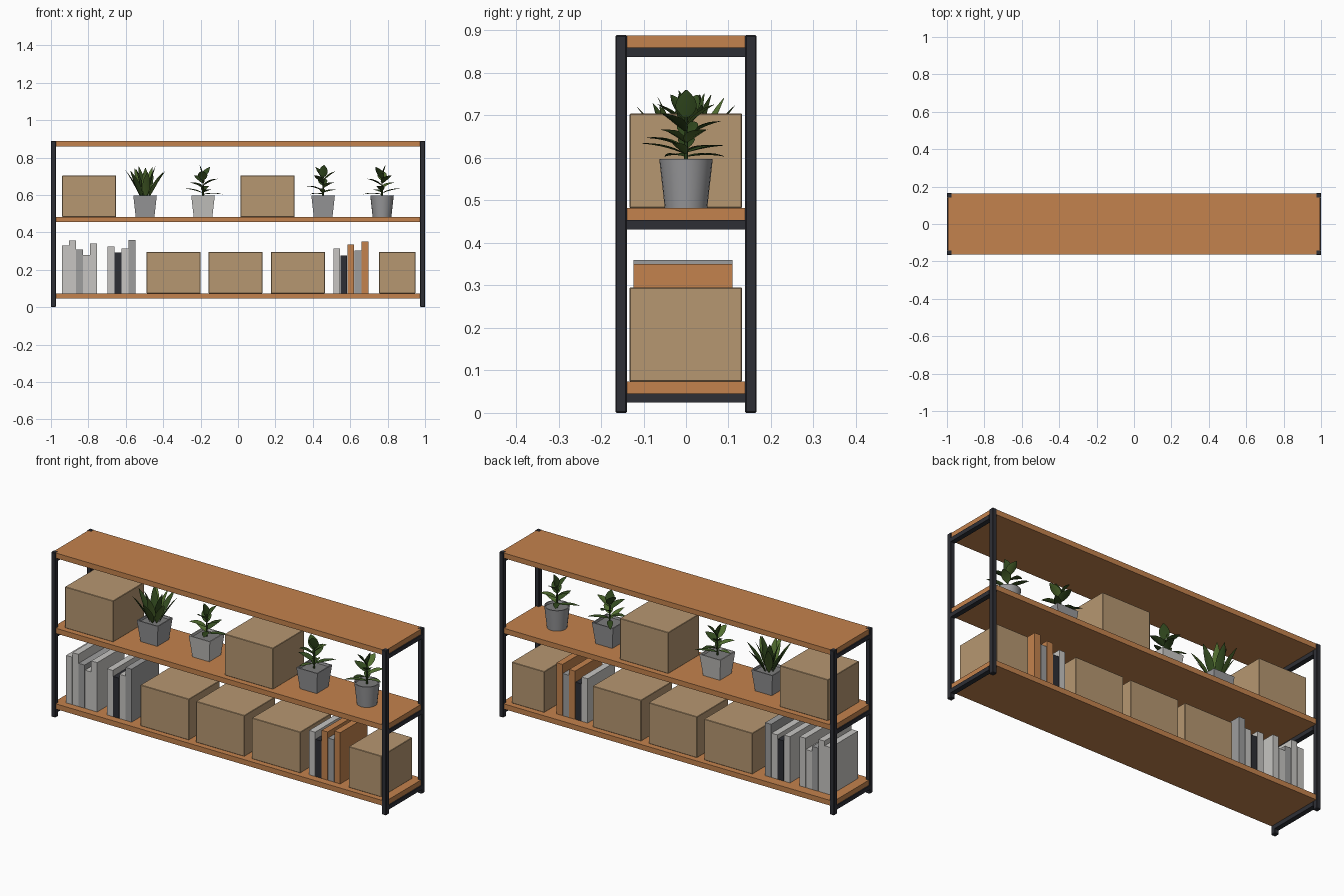
import bpy, bmesh, math, random
from mathutils import Vector

if "Cube" in bpy.data.objects:
    bpy.data.objects.remove(bpy.data.objects["Cube"])

random.seed(4)


def material(name, r, g, b):
    m = bpy.data.materials.new(name)
    m.diffuse_color = (r, g, b, 1)
    m.use_nodes = True
    m.node_tree.nodes["Principled BSDF"].inputs["Base Color"].default_value = m.diffuse_color
    return m


WOOD = material("wood", 0.55, 0.225, 0.075)
IRON = material("dark_metal", 0.027, 0.028, 0.036)
CARD = material("cardboard", 0.47, 0.31, 0.165)
PALE = material("pale_grey", 0.57, 0.56, 0.54)
GREY = material("mid_grey", 0.34, 0.34, 0.34)
POT = material("pot_grey", 0.32, 0.32, 0.33)
LEAF = material("dark_leaf", 0.035, 0.075, 0.015)
LIME = material("light_leaf", 0.085, 0.16, 0.03)
SOIL = material("gravel", 0.2, 0.2, 0.2)


def finish(name, bm, mats, smooth=False):
    bmesh.ops.recalc_face_normals(bm, faces=bm.faces)
    me = bpy.data.meshes.new(name)
    bm.to_mesh(me)
    bm.free()
    for m in mats:
        me.materials.append(m)
    ob = bpy.data.objects.new(name, me)
    bpy.context.collection.objects.link(ob)
    if smooth:
        bpy.ops.object.select_all(action='DESELECT')
        ob.select_set(True)
        bpy.context.view_layer.objects.active = ob
        bpy.ops.object.shade_smooth_by_angle(angle=math.radians(40))
    return ob


def box(name, x, y, z, mat, bevel=0):
    """Box given by its (low, high) range on each axis."""
    bm = bmesh.new()
    bmesh.ops.create_cube(bm, size=1)
    for v in bm.verts:
        v.co = [r[0] if c < 0 else r[1] for c, r in zip(v.co, (x, y, z))]
    ob = finish(name, bm, [mat])
    if bevel:
        mod = ob.modifiers.new("bevel", 'BEVEL')
        mod.width, mod.segments = bevel, 1
    return ob


# Frame: corner posts, end rails and shelves
SHELF_TOPS = {"bottom": 0.074, "middle": 0.482, "top": 0.888}
for sx in (-1, 1):
    xr = sorted((sx * 0.974, sx))
    for sy in (-1, 1):
        box("post", xr, sorted((sy * 0.139, sy * 0.166)), (0, 0.889), IRON, 0.003)
    for z in SHELF_TOPS.values():
        box("end_rail", xr, (-0.14, 0.14), (z - 0.05, z - 0.028), IRON)
for level, z in SHELF_TOPS.items():
    box(level + "_shelf", (-0.994, 0.994), (-0.162, 0.162), (z - 0.028, z), WOOD)

# Cardboard boxes
for z, h, spans in ((0.482, 0.222, ((-0.94, -0.652), (0.013, 0.302))),
                    (0.074, 0.221, ((-0.489, -0.2), (-0.158, 0.131),
                                    (0.176, 0.465), (0.754, 0.949)))):
    for span in spans:
        box("storage_box", span, (-0.133, 0.132), (z, z + h), CARD, 0.002)

# Books: start of each row, then (top height, colour)
rows = (
    (-0.94, ((0.33, PALE), (0.355, PALE), (0.307, GREY), (0.28, PALE), (0.34, PALE))),
    (-0.697, ((0.323, PALE), (0.291, IRON), (0.313, PALE), (0.36, GREY))),
    (0.511, ((0.313, PALE), (0.275, IRON), (0.334, WOOD), (0.302, GREY), (0.35, WOOD))),
)
for x, books in rows:
    for i, (top, mat) in enumerate(books):
        a = x + i * 0.0375
        box("book", (a, a + 0.0355), (-0.123, 0.109), (0.074, top), mat)


def pot(x, sides, mat):
    """Tapered pot with a recessed gravel top; four sides make a square pot."""
    k, turn = (math.sqrt(2), math.pi / 4) if sides == 4 else (1, 0)
    profile = ((0.05, 0.482), (0.063, 0.598), (0.057, 0.598), (0.055, 0.587))
    bm = bmesh.new()
    rings = []
    for r, z in profile:
        angles = [turn + 2 * math.pi * i / sides for i in range(sides)]
        rings.append([bm.verts.new((x + k * r * math.cos(a), k * r * math.sin(a), z))
                      for a in angles])
    bm.faces.new(rings[0])
    for lo, hi in zip(rings, rings[1:]):
        for i in range(sides):
            j = (i + 1) % sides
            bm.faces.new((lo[i], lo[j], hi[j], hi[i]))
    bm.faces.new(rings[-1]).material_index = 1
    finish("pot", bm, [mat, SOIL], sides > 4)


def leaf(bm, base, az, elev, length, width, bend, colour):
    """Folded pointed blade that bends by the given angle along its length."""
    out = Vector((math.cos(az), math.sin(az), 0))
    side = Vector((-math.sin(az), math.cos(az), 0))
    p, steps, prev = Vector(base), 7, None
    for i in range(steps + 1):
        t = i / steps
        e = elev + bend * t
        up = Vector((0, 0, math.cos(e))) - out * math.sin(e)
        w = width / 2 * max(math.sin(math.pi * t ** 0.85), 0.03) ** 0.8
        row = [bm.verts.new(p - side * w + up * w * 0.3), bm.verts.new(p),
               bm.verts.new(p + side * w + up * w * 0.3)]
        if prev:
            for j in (0, 1):
                f = bm.faces.new((prev[j], prev[j + 1], row[j + 1], row[j]))
                f.material_index = colour
        prev = row
        p = p + (out * math.cos(e) + Vector((0, 0, math.sin(e)))) * (length / steps)


def rosette(x):
    """Upright sword-shaped leaves growing from the gravel."""
    bm = bmesh.new()
    for count, elev, length, r in ((7, 62, 0.18, 0.024), (5, 76, 0.175, 0.012)):
        for i in range(count):
            az = 2 * math.pi * (i + 0.3) / count + elev
            leaf(bm, (x + r * math.cos(az), r * math.sin(az), 0.585), az,
                 math.radians(elev + random.uniform(-5, 4)),
                 length * random.uniform(0.9, 1), 0.042, -0.12, int(i % 3 == 0))
    finish("sword_leaves", bm, [LEAF, LIME], True)


def leafy_plant(x, turn):
    """Thin stem with long low leaves and broad upper leaves."""
    bm = bmesh.new()
    bmesh.ops.create_cone(bm, segments=8, radius1=0.005, radius2=0.003, depth=0.12)
    bmesh.ops.translate(bm, verts=bm.verts, vec=(x, 0, 0.645))
    # height, elevation, length, width, bend for each leaf up the stem
    tiers = ((0.602, 8, 0.112, 0.03, -0.3), (0.608, 22, 0.113, 0.03, -0.35),
             (0.612, 14, 0.108, 0.034, -0.2), (0.62, 28, 0.1, 0.04, -0.5),
             (0.635, 30, 0.09, 0.046, -0.4), (0.648, 35, 0.09, 0.05, -0.4),
             (0.66, 38, 0.088, 0.05, -0.3), (0.675, 42, 0.085, 0.05, -0.2),
             (0.685, 55, 0.08, 0.052, -0.1), (0.692, 72, 0.07, 0.05, 0.1))
    for i, (z, elev, length, width, bend) in enumerate(tiers):
        leaf(bm, (x, 0, z), turn + i * 2.4, math.radians(elev), length, width,
             bend, int(i % 3 == 1))
    finish("leafy_plant", bm, [LEAF, LIME], True)


# Potted plants on the middle shelf
pot(-0.497, 4, POT)
rosette(-0.497)
for x, sides, mat, turn in ((-0.187, 4, PALE, 0.4), (0.455, 4, POT, 2.2),
                            (0.77, 24, POT, 3.6)):
    pot(x, sides, mat)
    leafy_plant(x, turn)
